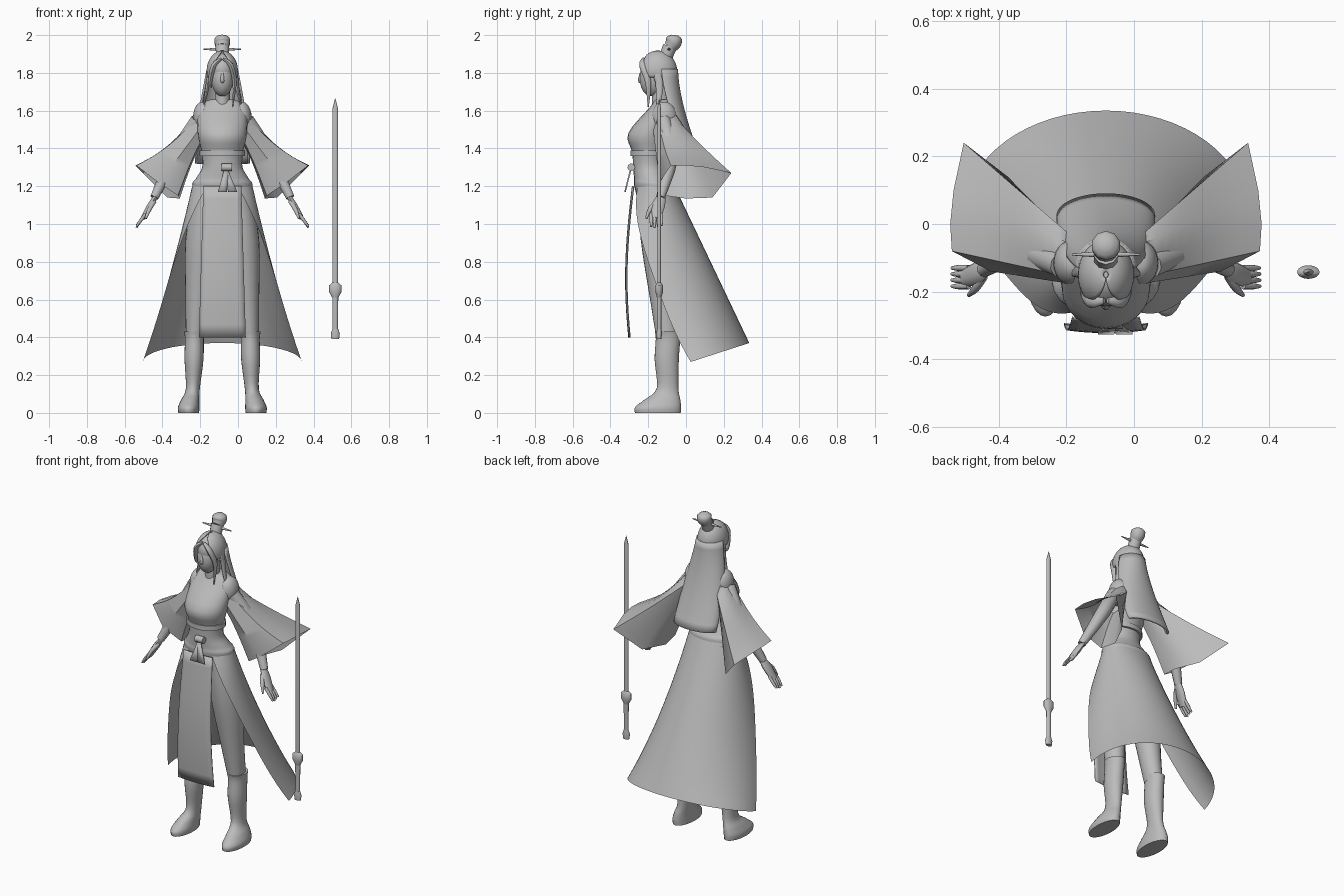
import bpy, bmesh
from math import sin, cos, pi, radians
from mathutils import Vector

if "Cube" in bpy.data.objects:
    bpy.data.objects.remove(bpy.data.objects["Cube"])

FIGURE_X = -0.083  # the figure's own centre line
SWORD_X = 0.515
SIDES = (("left", 1), ("right", -1))

grey = bpy.data.materials.new("plain_grey")
grey.use_nodes = True
grey.diffuse_color = (0.5, 0.5, 0.5, 1)
grey.node_tree.nodes["Principled BSDF"].inputs["Base Color"].default_value = grey.diffuse_color


def loft(name, rows, closed=True, caps=True, side=1, centre=FIGURE_X, thickness=0):
    """Skin a list of equal-length point rows."""
    bm = bmesh.new()
    grid = [[bm.verts.new((centre + side * x, y, z)) for x, y, z in row] for row in rows]
    count = len(grid[0])
    for upper, lower in zip(grid, grid[1:]):
        for i in range(count if closed else count - 1):
            j = (i + 1) % count
            bm.faces.new((upper[i], upper[j], lower[j], lower[i]))
    if closed and caps:
        bm.faces.new(grid[0])
        bm.faces.new(grid[-1])
    bmesh.ops.recalc_face_normals(bm, faces=bm.faces)
    mesh = bpy.data.meshes.new(name)
    bm.to_mesh(mesh)
    bm.free()
    part = bpy.data.objects.new(name, mesh)
    bpy.context.collection.objects.link(part)
    mesh.materials.append(grey)
    bpy.ops.object.select_all(action="DESELECT")
    part.select_set(True)
    bpy.context.view_layer.objects.active = part
    bpy.ops.object.shade_smooth_by_angle(angle=radians(45))
    if thickness:
        solid = part.modifiers.new("thickness", "SOLIDIFY")
        solid.thickness, solid.offset = thickness, 0


def refine(keys, steps=4):
    """Smoothly interpolate rows of numbers."""
    rows, last = [], len(keys) - 1
    for i in range(last):
        around = [keys[min(max(i + k, 0), last)] for k in (-1, 0, 1, 2)]
        for s in range(steps):
            t = s / steps
            rows.append([b + t / 2 * (c - a + t * (2 * a - 5 * b + 4 * c - d + t * (3 * (b - c) + d - a)))
                         for a, b, c, d in zip(*around)])
    return rows + [list(keys[-1])]


def ring(x, half_width, front, back, z, count=24):
    """Level oval between a front and a back depth."""
    middle, depth = (front + back) / 2, (back - front) / 2
    turns = [2 * pi * i / count for i in range(count)]
    return [(x + half_width * sin(a), middle + depth * cos(a), z) for a in turns]


def stack(name, keys, steps=4, **options):
    loft(name, [ring(*key) for key in refine(keys, steps)], **options)


def ball(name, x, y, z, width, depth, height, side=1):
    """Ellipsoid from rings."""
    rows = []
    for i in range(1, 12):
        a = pi * i / 12
        rows.append(ring(x, width * sin(a), y - depth * sin(a), y + depth * sin(a), z + height * cos(a)))
    loft(name, rows, side=side)


def arc(half_width, middle, depth, spread, edge_z, back_z, count=32):
    """Cloth row sweeping around the back from edge to edge."""
    row = []
    for i in range(count + 1):
        a = radians(spread) * (2 * i / count - 1)
        drop = (1 - cos(a)) / (1 - cos(radians(spread)))
        row.append((half_width * sin(a), middle + depth * cos(a), back_z + (edge_z - back_z) * drop))
    return row


def tube(name, keys, side=1, flat=1, count=10):
    """Limb along keys of (x, y, z, radius), flattened across its path."""
    keys, rows = refine(keys, 3), []
    for i, key in enumerate(keys):
        ahead, behind = keys[min(i + 1, len(keys) - 1)], keys[max(i - 1, 0)]
        along = (Vector(ahead[:3]) - Vector(behind[:3])).normalized()
        depth = Vector((0, 1, 0))
        depth = (depth - along * depth.dot(along)).normalized()
        across = along.cross(depth) * flat
        turns = [2 * pi * j / count for j in range(count)]
        rows.append([Vector(key[:3]) + key[3] * (depth * cos(a) + across * sin(a)) for a in turns])
    loft(name, rows, side=side)


# Torso: (centre, half width, front, back, height)
stack("torso", [(0, .08, -.22, -.1, 1), (0, .157, -.272, -.06, 1.19), (0, .14, -.275, -.08, 1.24),
                (0, .107, -.28, -.11, 1.3), (0, .11, -.285, -.11, 1.38), (0, .13, -.306, -.08, 1.48),
                (0, .125, -.19, -.05, 1.62), (0, .06, -.165, -.07, 1.66)])
stack("waist_sash", [(0, .12, -.295, -.1, z) for z in (1.36, 1.39)], steps=1)
stack("neck", [(0, .04, -.18, -.09, z) for z in (1.62, 1.74)], steps=1)

# Head and face
ball("skull", 0, -.15, 1.82, .07, .092, .085)
ball("face", 0, -.182, 1.77, .058, .063, .095)
tube("nose", [(0, -.238, 1.8, .006), (0, -.244, 1.76, .011), (0, -.236, 1.75, .006)])

# Hair cap, wrapped over the skull and down the temples
cap_rows = []
for i in range(14):
    a = radians(5 + 8 * i)
    z = 1.81 + .105 * cos(a)
    cap_rows.append(arc(.08 * sin(a), -.15, .1 * sin(a), 178 - 4.5 * i, z, z))
loft("hair_cap", cap_rows, closed=False, thickness=.006)

# Long hair, widening as it falls away from the back
hair_rows = []
for i in range(13):
    t = i / 12
    z = 1.82 - .5 * t
    hair_rows.append(arc(.077 + .063 * sin(t * pi / 2), -.13 + .155 * t ** 1.5, .082 - .022 * t, 90, z, z))
loft("back_hair", hair_rows, closed=False, thickness=.012)

# Loose locks and ears; the left forelock is longer
for label, side in SIDES:
    tip = 1.67 - .05 * side
    tube(label + "_face_lock", [(.005, -.225, 1.875, .01), (.045, -.228, 1.84, .02),
                                (.065, -.2, 1.75, .016), (.055, -.2, tip, .003)], side, flat=.7)
    tube(label + "_side_lock", [(.074, -.15, 1.82, .014), (.08, -.14, 1.72, .02),
                                (.105, -.15, 1.6, .003)], side, flat=.5)
    ball(label + "_ear", .075, -.155, 1.775, .009, .014, .028, side)

# Topknot leaning back, with its holder and pin
tube("topknot_holder", [(0, -.105, 1.89, .036), (0, -.085, 1.94, .037)])
tube("topknot", [(0, -.085, 1.935, .034), (0, -.067, 1.96, .043), (0, -.062, 1.985, .04), (0, -.06, 2, .018)])
tube("hair_pin", [(-.1, -.09, 1.925, .003), (0, -.09, 1.925, .009), (.1, -.09, 1.925, .003)])

# Open-fronted skirt: flares, swings back and parts wider towards the hem
skirt_rows = []
for i in range(25):
    t = i / 24
    middle = -.165 + .19 * t ** 3
    back = -.06 + .395 * t
    skirt_rows.append(arc(.16 + .2 * t + .06 * t * t, middle, back - middle,
                          90 + 60 * (1 - t) ** 3, 1.2 - .93 * t, 1.2 - .83 * t))
loft("long_skirt", skirt_rows, closed=False)

# Hanging front panel with a gentle bow
panel_rows = []
for i in range(13):
    t = i / 12
    half, y = .1 + .024 * t, -.284 - .036 * sin(.82 * pi * t)
    panel_rows.append([(half * s / 4, y + .008 * (s / 4) ** 2, 1.2 - .8 * t) for s in range(-4, 5)])
loft("front_panel", panel_rows, closed=False, thickness=.005)

# Sash knot and tails
tube("sash_knot", [(-.005, -.29, 1.3, .02), (.05, -.29, 1.3, .02)])
for label, sway in (("short", -.02), ("long", .035)):
    tails = []
    for t in (0, .5, 1):
        x, half = .02 + sway * t, .012 + .012 * t
        y, z = -.295 - .028 * t, 1.28 - .11 * t
        tails.append([(x - half, y, z), (x + half, y, z)])
    loft(label + "_sash_tail", tails, closed=False, thickness=.008)

# Wide cuff outline, listed from the top around the back
CUFF = [(.46, 0, 1.31), (.45, .1, 1.3), (.42, .24, 1.27), (.29, .14, 1.14),
        (.225, 0, 1.135), (.235, -.11, 1.15), (.34, -.14, 1.22), (.455, -.08, 1.31)]

for label, side in SIDES:
    # Sleeve: a shoulder oval blending into the cuff, drooping along the top
    sleeve = []
    for i in range(13):
        t = i / 12
        row = []
        for j, end in enumerate(CUFF):
            a = j * pi / 4
            start = Vector((.085, -.115 + .065 * sin(a), 1.555 + .09 * cos(a)))
            point = start.lerp(Vector(end), t)
            point.z -= sin(pi * t) * (.008 + .04 * cos(a))
            row.append(point)
        sleeve.append(row)
    loft(label + "_sleeve", sleeve, caps=False, side=side)
    ball(label + "_shoulder", .1, -.115, 1.565, .055, .068, .085, side)

    # Arm and hand
    tube(label + "_arm", [(.13, -.12, 1.55, .04), (.25, -.08, 1.36, .04), (.36, -.135, 1.14, .023)], side)
    tube(label + "_palm", [(.35, -.13, 1.15, .022), (.38, -.145, 1.1, .034), (.42, -.16, 1.03, .026)], side, flat=.5)
    for i, finger in enumerate(("index", "middle", "ring", "little")):
        y, tip = -.184 + .018 * i, .98 + .006 * abs(i - 1)
        tube(label + "_" + finger + "_finger", [(.405, y, 1.055, .009), (.435, y, 1.015, .009),
                                                (.455, y, tip, .005)], side)
    tube(label + "_thumb", [(.36, -.155, 1.12, .012), (.385, -.19, 1.08, .012), (.405, -.21, 1.03, .006)], side)

    # Trouser leg and boot
    stack(label + "_trouser", [(.08, .07, -.25, -.07, 1.18), (.105, .09, -.24, -.05, .92),
                               (.13, .065, -.19, -.05, .6), (.145, .048, -.158, -.04, .4)], side=side)
    stack(label + "_boot", [(.148, .055, -.165, -.026, .43), (.148, .05, -.16, -.03, .39),
                            (.15, .05, -.166, -.038, .28), (.156, .037, -.155, -.04, .13),
                            (.17, .048, -.22, -.03, .07), (.178, .057, -.27, -.026, .03),
                            (.178, .055, -.27, -.028, 0)], side=side)

# Upright sword beside the figure, from (half width, half depth, height)
for label, keys in (("blade", [(.015, .01, .66), (.015, .01, 1.61), (.001, .001, 1.665)]),
                    ("guard", [(.016, .012, .61), (.033, .02, .64), (.033, .02, .675), (.015, .01, .69)]),
                    ("grip", [(.014, .011, .42), (.016, .012, .62)]),
                    ("pommel", [(.02, .012, .39), (.024, .015, .42), (.015, .011, .445)])):
    stack("sword_" + label, [(0, w, -.142 - d, -.142 + d, z) for w, d, z in keys], steps=1, centre=SWORD_X)
